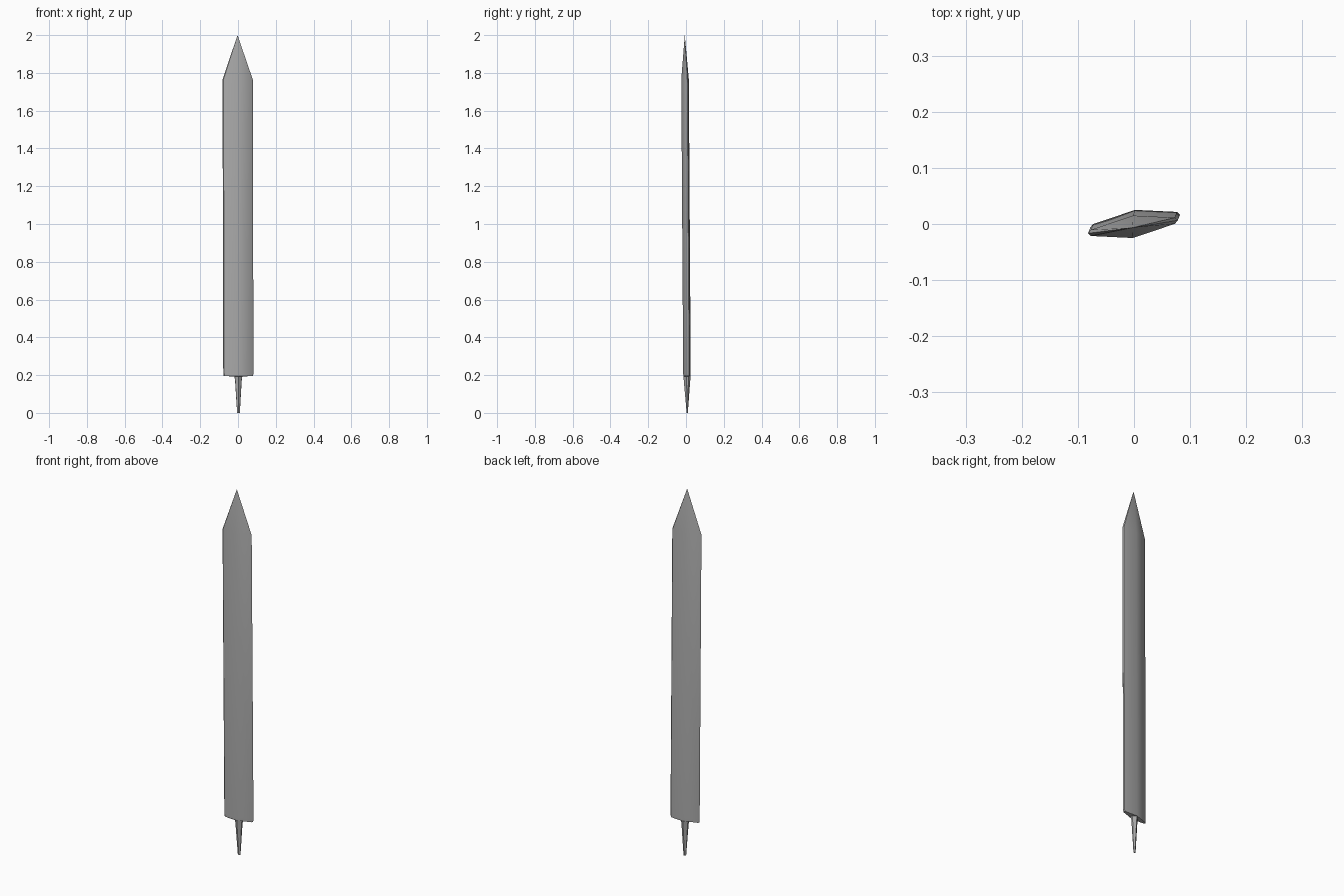
import bpy, bmesh

if "Cube" in bpy.data.objects:
    bpy.data.objects.remove(bpy.data.objects["Cube"])

# Right half of the blade cross-section (mirrored below): ridge, bevel, cutting edge, bevel
HALF = [(0, 0.020), (0.075, 0.0055), (0.080, 0.0), (0.075, -0.0055)]
SECTION = HALF + [(-x, -y) for x, y in HALF]
TURN = 0.145                      # blade is turned slightly about its length

STEEL = bpy.data.materials.new("dark_steel")
STEEL.diffuse_color = (0.42, 0.42, 0.42, 1)
STEEL.use_nodes = True
STEEL.node_tree.nodes["Principled BSDF"].inputs["Base Color"].default_value = STEEL.diffuse_color


def lean(z):
    """Slight tilt of the long axis."""
    return 0.0025 * (1 - z), 0.0065 * (1 - z)


def loft(name, rings, apex):
    """Skin the cross-section through (z, width scale, depth scale) rings up to a point."""
    bm = bmesh.new()
    loops = []
    for z, sx, sy in rings:
        ox, oy = lean(z)
        loops.append([bm.verts.new((x * sx + ox, y * sy + x * sx * TURN + oy, z))
                      for x, y in SECTION])
    n = len(SECTION)
    for a, b in zip(loops, loops[1:]):
        for i in range(n):
            j = (i + 1) % n
            bm.faces.new((a[i], a[j], b[j], b[i]))
    bm.faces.new(loops[0])
    tip = bm.verts.new((*lean(apex), apex))
    for i in range(n):
        bm.faces.new((loops[-1][i], loops[-1][(i + 1) % n], tip))
    bmesh.ops.recalc_face_normals(bm, faces=bm.faces[:])
    mesh = bpy.data.meshes.new(name)
    bm.to_mesh(mesh)
    bm.free()
    mesh.materials.append(STEEL)
    obj = bpy.data.objects.new(name, mesh)
    bpy.context.collection.objects.link(obj)
    bpy.context.view_layer.objects.active = obj
    obj.select_set(True)
    bpy.ops.object.shade_smooth_by_angle(angle=0.6)
    obj.select_set(False)
    return obj


# Blade with softened shoulders, and the tang, as one continuous skin
loft("blade_and_tang", [
    (0.0, 0.09, 0.15),            # tang end
    (0.17, 0.22, 0.85),
    (0.193, 0.26, 0.95),          # tang root
    (0.195, 0.97, 0.97),          # shoulder
    (0.21, 1.0, 1.0),
    (1.765, 1.0, 1.0),            # start of the point
], apex=2.0)
